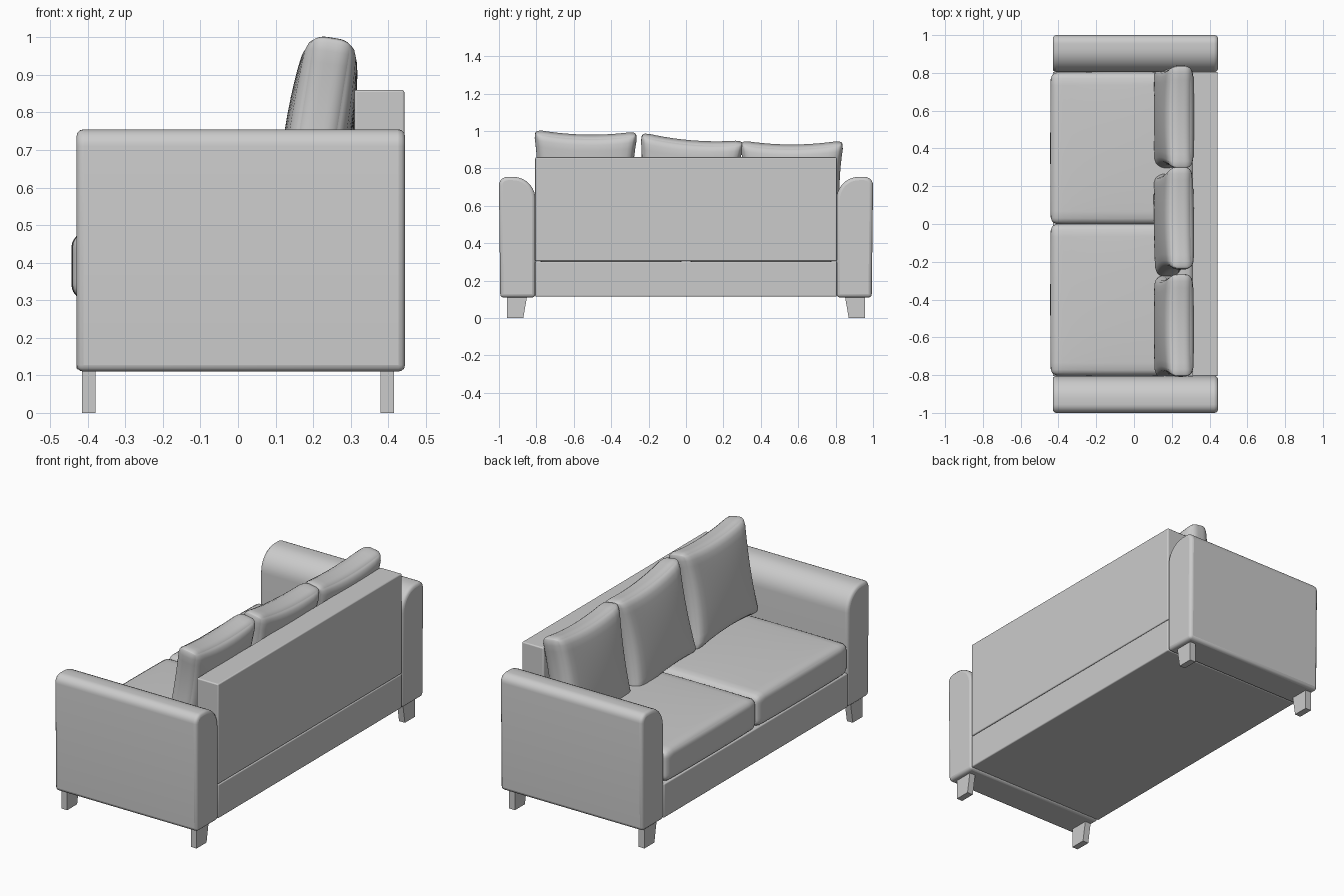
import bpy, bmesh, math
from mathutils import Vector

if "Cube" in bpy.data.objects:
    bpy.data.objects.remove(bpy.data.objects["Cube"])


def finish(name, bm, bevel=0.0, segs=3, angle=35):
    bmesh.ops.recalc_face_normals(bm, faces=bm.faces)
    me = bpy.data.meshes.new(name)
    bm.to_mesh(me)
    bm.free()
    ob = bpy.data.objects.new(name, me)
    bpy.context.collection.objects.link(ob)
    if bevel:
        m = ob.modifiers.new("Bevel", 'BEVEL')
        m.width, m.segments = bevel, segs
        m.limit_method, m.angle_limit = 'ANGLE', math.radians(40)
    bpy.ops.object.select_all(action='DESELECT')
    bpy.context.view_layer.objects.active = ob
    ob.select_set(True)
    bpy.ops.object.shade_smooth_by_angle(angle=math.radians(angle))
    return ob


def prism(name, profile, x0, x1, bevel=0.0):
    """Extrude a (y, z) profile along x."""
    bm = bmesh.new()
    face = bm.faces.new([bm.verts.new((x0, y, z)) for y, z in profile])
    ext = bmesh.ops.extrude_face_region(bm, geom=[face])["geom"]
    bmesh.ops.translate(bm, vec=(x1 - x0, 0, 0),
                        verts=[g for g in ext if isinstance(g, bmesh.types.BMVert)])
    return finish(name, bm, bevel)


def box(name, x0, x1, y, z0, z1, bevel):
    return prism(name, [(-y, z0), (y, z0), (y, z1), (-y, z1)], x0, x1, bevel)


def arc(cy, cz, r, a0, a1, n=8):
    return [(cy + r * math.cos(math.radians(a0 + (a1 - a0) * i / n)),
             cz + r * math.sin(math.radians(a0 + (a1 - a0) * i / n))) for i in range(n + 1)]


def cushion(name, size, loc, rot, radius, thin, pinch, puff):
    """Rounded box, pinched between its corners and puffed along the thin axis."""
    bm = bmesh.new()
    bmesh.ops.create_cube(bm, size=2)
    bmesh.ops.subdivide_edges(bm, edges=bm.edges[:], cuts=15, use_grid_fill=True)
    half = Vector(size) / 2
    wide = [i for i in range(3) if i != thin]
    for v in bm.verts:
        t = Vector([math.sin(c * math.pi / 2) for c in v.co])
        p = Vector([a * b for a, b in zip(t, half)])
        core = Vector([max(-h + radius, min(h - radius, c)) for c, h in zip(p, half)])
        d = p - core
        if d.length > 1e-7:
            p = core + d.normalized() * radius
        a, b = wide
        fa, fb = 1 - t[a] ** 2, 1 - t[b] ** 2
        p[a] *= 1 - pinch * fb
        p[b] *= 1 - pinch * fa
        p[thin] += puff * fa ** 0.6 * fb ** 0.6 * t[thin]
        v.co = p
    ob = finish(name, bm, angle=60)
    ob.location, ob.rotation_euler = loc, rot
    return ob


# Frame and backrest
box("base", -0.43, 0.443, 0.806, 0.115, 0.303, 0.006)
box("backrest", 0.31, 0.443, 0.806, 0.305, 0.86, 0.006)

# Arms: big round on the inner top, small round on the outer top; tapered legs
for s, side in ((-1, "left"), (1, "right")):
    arm = ([(0.805, 0.11), (0.993, 0.11)] + arc(0.955, 0.71, 0.045, 0, 90, 6)
           + arc(0.925, 0.635, 0.12, 90, 180, 10))
    prism(side + "_arm", [(s * y, z) for y, z in arm], -0.43, 0.445, 0.018)
    leg = [(0.87, 0), (0.957, 0), (0.957, 0.115), (0.85, 0.115)]
    for x, end in ((-0.397, "front"), (0.398, "rear")):
        prism(f"{side}_{end}_leg", [(s * y, z) for y, z in leg], x - 0.018, x + 0.018)

# Seat cushions
for s, side in ((-1, "left"), (1, "right")):
    cushion(side + "_seat_cushion", (0.755, 0.80, 0.172), (-0.063, s * 0.401, 0.391),
            (0, 0, 0), 0.035, 2, -0.008, 0.014)

# Back cushions: (centre y, centre z, roll)
for i, (y, z, roll) in enumerate([(-0.541, 0.735, -0.02), (0.013, 0.705, -0.08), (0.566, 0.682, 0.0)]):
    cushion(f"back_cushion_{i + 1}", (0.125, 0.56, 0.54), (0.211, y, z),
            (roll, math.radians(9), 0), 0.045, 0, 0.09, 0.026)
